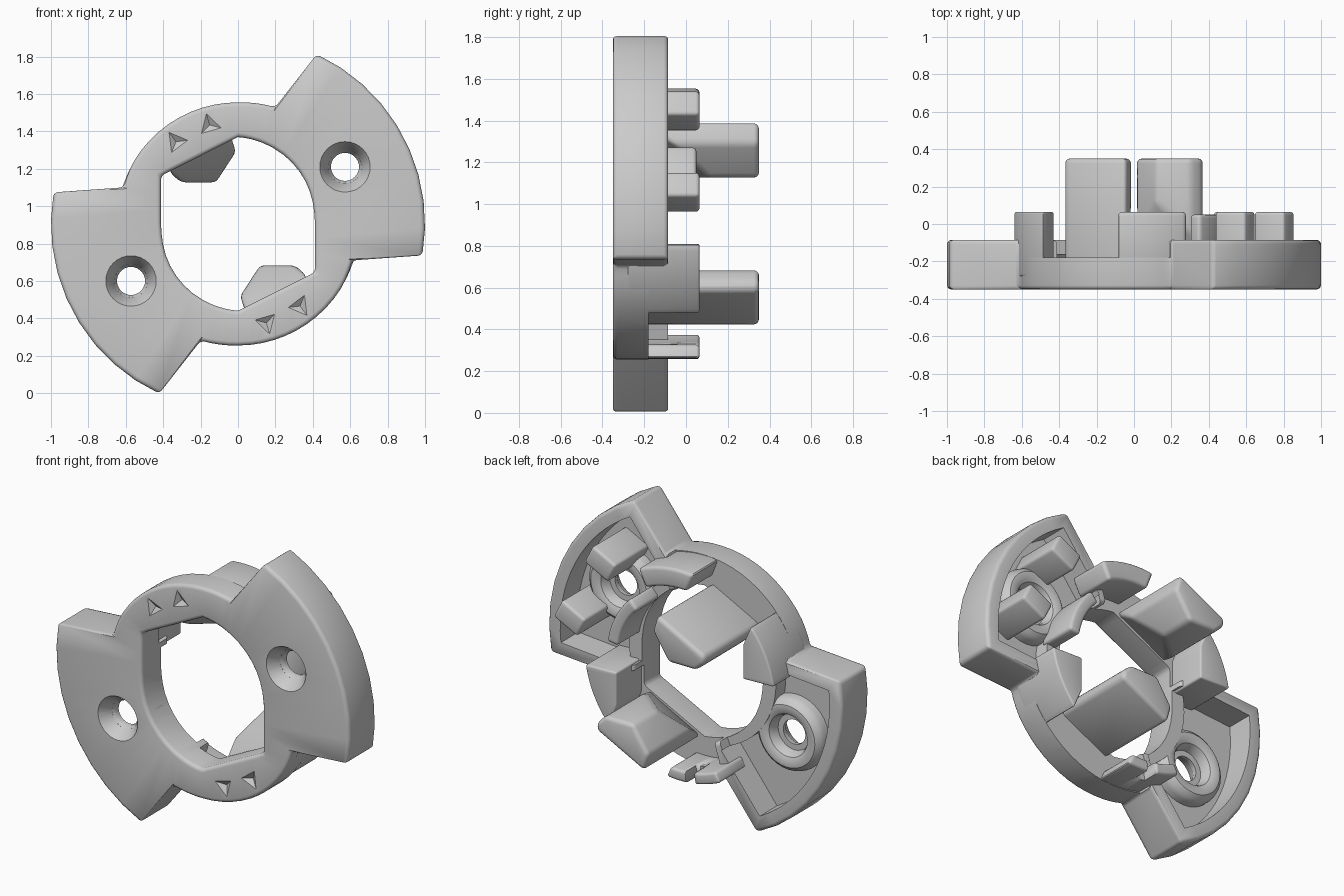
import bpy, bmesh
from math import sin, cos, radians
from mathutils import Matrix, Vector

default = bpy.data.objects.get("Cube")
if default:
    bpy.data.objects.remove(default, do_unlink=True)

CZ = 0.905  # height of the ring axis, which runs along y


def polar(deg, r):
    return (r * cos(radians(deg)), r * sin(radians(deg)))


def lerp(a, b, t):
    return a + (b - a) * t


def spread(a, b, n):
    return [lerp(a, b, i / n) for i in range(n + 1)]


def hole_radius(deg):
    """Opening: arc, slanted chord and upright side, repeated every half turn."""
    t = deg % 180
    if 90 <= t <= 148:
        return 0.415 / cos(radians(t - 116.6))
    if 10 < t < 90:
        return lerp(0.412, 0.464, (t - 10) / 80)
    if t > 148:
        return 0.412 / abs(cos(radians(t)))
    return 0.412


def activate(ob):
    bpy.ops.object.select_all(action='DESELECT')
    ob.select_set(True)
    bpy.context.view_layer.objects.active = ob


def finish(name, bm, turn=0, bevel=0.0):
    """Turn a mesh about the ring axis, lift it into place, round its edges."""
    bmesh.ops.recalc_face_normals(bm, faces=bm.faces)
    move = Matrix.Translation((0, 0, CZ)) @ Matrix.Rotation(radians(-turn), 4, 'Y')
    bm.transform(move)
    me = bpy.data.meshes.new(name)
    bm.to_mesh(me)
    bm.free()
    ob = bpy.data.objects.new(name, me)
    bpy.context.collection.objects.link(ob)
    activate(ob)
    if bevel:
        mod = ob.modifiers.new("round", 'BEVEL')
        mod.width, mod.segments = bevel, 3
        mod.limit_method, mod.angle_limit = 'ANGLE', radians(35)
        bpy.ops.object.modifier_apply(modifier=mod.name)
    bpy.ops.object.shade_smooth_by_angle(angle=radians(35))
    return ob


def band(name, inner, outer, y0, y1, turn=0, bevel=0.0, closed=False):
    """Solid strip between two matching rows of (x, z) points."""
    bm = bmesh.new()
    rows = [[bm.verts.new((p[0], y, p[1])) for p in pts]
            for pts, y in ((inner, y0), (outer, y0), (outer, y1), (inner, y1))]
    n = len(inner)
    for i in range(n if closed else n - 1):
        j = (i + 1) % n
        for k in range(4):
            a, b = rows[k], rows[(k + 1) % 4]
            bm.faces.new((a[i], a[j], b[j], b[i]))
    if not closed:
        bm.faces.new([r[0] for r in rows])
        bm.faces.new([r[-1] for r in rows])
    return finish(name, bm, turn, bevel)


def sector(name, r_in, r_out, span_in, span_out, y0, y1, turn=0, bevel=0.0, n=12):
    radius = r_in if callable(r_in) else lambda a: r_in
    inner = [polar(a, radius(a)) for a in spread(*span_in, n)]
    outer = [polar(a, r_out) for a in spread(*span_out, n)]
    return band(name, inner, outer, y0, y1, turn, bevel)


def prism(name, pts, front, y1, turn=0, bevel=0.0):
    """Extruded polygon; front gives a start depth for every corner."""
    bm = bmesh.new()
    a = [bm.verts.new((p[0], y, p[1])) for p, y in zip(pts, front)]
    b = [bm.verts.new((p[0], y1, p[1])) for p in pts]
    bm.faces.new(a)
    bm.faces.new(b)
    for i in range(len(pts)):
        j = (i + 1) % len(pts)
        bm.faces.new((a[i], a[j], b[j], b[i]))
    return finish(name, bm, turn, bevel)


def lathe(name, profile, centre, turn=0, closed=True):
    """Revolve (radius, y) points about an axis along y."""
    bm = bmesh.new()
    cx, cz = centre
    vs = [bm.verts.new((cx + r, y, cz)) for r, y in profile]
    pairs = list(zip(vs, vs[1:])) + ([(vs[-1], vs[0])] if closed else [])
    edges = [bm.edges.new(p) for p in pairs]
    bmesh.ops.spin(bm, geom=vs + edges, cent=(cx, 0, cz), axis=(0, 1, 0),
                   angle=radians(360), steps=32, use_duplicate=False)
    bmesh.ops.remove_doubles(bm, verts=bm.verts, dist=0.0005)
    return finish(name, bm, turn)


def cut(target, cutter):
    cutter.hide_render = True
    activate(target)
    mod = target.modifiers.new("cut", 'BOOLEAN')
    mod.operation, mod.solver, mod.object = 'DIFFERENCE', 'EXACT', cutter
    bpy.ops.object.modifier_apply(modifier=mod.name)
    bpy.data.objects.remove(cutter, do_unlink=True)


# Body: ring with two fan-shaped wings, drawn in polar steps
inner, outer = [], []
sections = ((-17.7, -9.7, 0.642, 1, 1), (-9.7, 65.1, 1, 1, 9),
            (65.1, 72.3, 1, 0.655, 1), (72.3, 90, 0.655, 0.65, 4),
            (90, 148, 0.65, 0.65, 10), (148, 162.3, 0.65, 0.642, 3))
for half in (0, 180):
    for a0, a1, r0, r1, n in sections:
        for i in range(n):
            a = lerp(a0, a1, i / n) + half
            inner.append(polar(a, hole_radius(a)))
            outer.append(polar(a, lerp(r0, r1, i / n)))
body = band("ring_body", inner, outer, -0.35, -0.085, bevel=0.022, closed=True)

HOLE = (0.572, 0.305)
sink = [(0, -0.4), (0.168, -0.4), (0.075, -0.26), (0.075, 0), (0, 0)]
for turn in (0, 180):
    # Low ring floor between wings, wing pocket, lip around the opening
    cut(body, sector("floor_cutter", 0.3, 0.75, (72.8, 161.8), (72.8, 161.8),
                     -0.18, 0.1, turn))
    cut(body, sector("pocket_cutter", 0.5, 0.915, (-15.2, 68.9), (-6, 61.2),
                     -0.255, 0.1, turn, n=16))
    cut(body, sector("lip_cutter", 0.3, 0.52, (-14, 68), (-14, 68),
                     -0.16, 0.1, turn))
    cut(body, lathe("screw_cutter", sink, HOLE, turn, closed=False))
    # Shallow triangular dents on the front of the ring
    for a in (106, 127):
        x, z = polar(a, 0.55)
        bm = bmesh.new()
        place = (Matrix.Translation((x, -0.345, z))
                 @ Matrix.Rotation(radians(30 - a), 4, 'Y')
                 @ Matrix.Rotation(radians(-90), 4, 'X'))
        bmesh.ops.create_cone(bm, cap_ends=True, segments=3, radius1=0.1,
                              radius2=0, depth=0.04, matrix=place)
        cut(body, finish("dent_cutter", bm, turn))
activate(body)
bpy.ops.object.shade_smooth_by_angle(angle=radians(35))

# Screw bosses, and tabs whose front slopes back from the chord
boss = [(0.225, -0.28), (0.225, -0.215), (0.215, -0.185), (0.19, -0.163),
        (0.16, -0.16), (0.13, -0.175), (0.115, -0.205), (0.11, -0.235),
        (0.075, -0.235), (0.075, -0.26), (0.088, -0.28)]
tab = [(-0.37, 0.325), (-0.365, 0.275), (-0.305, 0.222), (-0.118, 0.222),
       (-0.012, 0.385), (-0.045, 0.49)]
tab_front = [max(-0.22, -0.2 + 1.87 * (0.42 + 0.447 * x - 0.894 * z)) for x, z in tab]
for turn, wing, side in ((0, "left", "upper"), (180, "right", "lower")):
    lathe(wing + "_screw_boss", boss, HOLE, turn)
    prism(side + "_tab", tab, tab_front, 0.35, turn, bevel=0.03)
    sector(side + "_end_block", lambda a: 0.43 / abs(cos(radians(a))), 0.648,
           (144.7, 167.5), (138.3, 171), -0.28, 0.065, turn, bevel=0.02)

# Ring shelves: a broad one above, a slim notched one below
sector("upper_shelf", 0.53, 0.648, (64, 95), (64, 98), -0.2, 0.065, bevel=0.02)
slim = sector("lower_shelf", 0.58, 0.648, (65, 96), (65, 98),
              -0.2, 0.065, 180, bevel=0.016)
cut(slim, sector("notch_cutter", 0.5, 0.7, (80, 86), (80, 86), -0.04, 0.1, 180))

# Pegs and curved clip on the left wing only
axis = Vector((cos(radians(27)), sin(radians(27))))
across = Vector((-axis.y, axis.x))
for name, angle in (("upper_peg", 45), ("lower_peg", 11.4)):
    c = Vector(polar(angle, 0.765))
    corners = [c + axis * 0.09 * i + across * 0.065 * j
               for i, j in ((-1, -1), (1, -1), (1, 1), (-1, 1))]
    prism(name, corners, [-0.28] * 4, 0.065, bevel=0.018)
sector("curved_clip", 0.435, 0.51, (8, 47), (8, 47), -0.2, 0.05, bevel=0.018)
